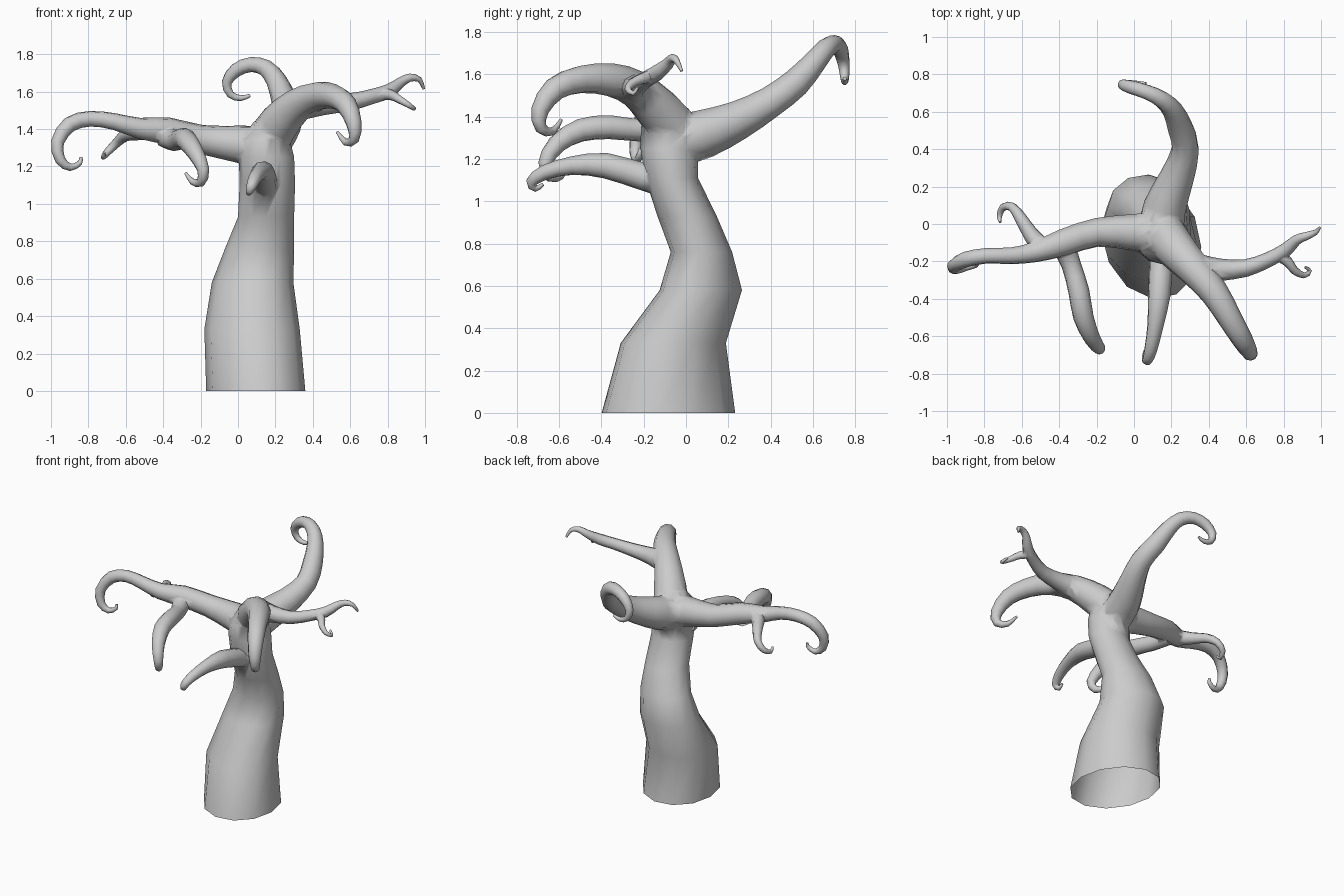
import bpy, bmesh, math
from mathutils import Vector

SIDES = 12


def mesh_from_rings(name, rings):
    """Closed tube skinned over a list of rings."""
    bm = bmesh.new()
    vs = [[bm.verts.new(p) for p in ring] for ring in rings]
    for a, b in zip(vs, vs[1:]):
        n = len(a)
        for k in range(n):
            bm.faces.new((a[k], a[(k + 1) % n], b[(k + 1) % n], b[k]))
    bm.faces.new(vs[0][::-1])
    bm.faces.new(vs[-1])
    bmesh.ops.recalc_face_normals(bm, faces=bm.faces[:])
    me = bpy.data.meshes.new(name)
    bm.to_mesh(me)
    bm.free()
    return bpy.data.objects.new(name, me)


def smooth_path(pts, steps=2):
    """Catmull-Rom through (x, y, z, radius) points."""
    p = [Vector(q) for q in pts]
    p = [p[0] * 2 - p[1]] + p + [p[-1] * 2 - p[-2]]
    out = []
    for i in range(1, len(p) - 2):
        a, b, c, d = p[i - 1:i + 3]
        for s in range(steps):
            t = s / steps
            out.append(0.5 * (2 * b + (c - a) * t + (2 * a - 5 * b + 4 * c - d) * t * t
                              + (3 * b - a - 3 * c + d) * t ** 3))
    return out + [p[-2]]


limbs = bpy.data.collections.new("limbs")
bpy.context.scene.collection.children.link(limbs)


def limb(name, pts, sides=10):
    path = smooth_path(pts)
    pos = [q.to_3d() for q in path]
    rings, n = [], None
    for i, q in enumerate(path):
        t = (pos[min(i + 1, len(pos) - 1)] - pos[max(i - 1, 0)]).normalized()
        if n is None:
            n = t.orthogonal()
        n = (n - t * n.dot(t)).normalized()
        b = t.cross(n)
        rings.append([pos[i] + q[3] * (n * math.cos(w) + b * math.sin(w))
                      for w in (2 * math.pi * k / sides for k in range(sides))])
    limbs.objects.link(mesh_from_rings(name, rings))


# Trunk: centre x, centre y, radius x, radius y, height, diagonal skew
sections = [(.095, -.083, .265, .318, 0, .13), (.075, -.06, .255, .25, .33, .11),
            (.078, .07, .218, .195, .58, .08), (.115, .073, .185, .145, .76, .04),
            (.15, .005, .15, .14, .93, 0), (.157, -.068, .148, .125, 1.11, 0),
            (.152, -.08, .148, .135, 1.25, 0), (.147, -.075, .128, .138, 1.35, 0),
            (.165, -.07, .08, .08, 1.44, 0)]
tree = mesh_from_rings("tree", [
    [(cx + rx * math.cos(w), cy + ry * math.sin(w - skew), z)
     for w in (2 * math.pi * k / SIDES for k in range(SIDES))]
    for cx, cy, rx, ry, z, skew in sections])
bpy.context.scene.collection.objects.link(tree)

# Left limb with its two offshoots
limb("left_limb", [(.14, -.05, 1.3, .12), (0, -.045, 1.32, .1), (-.2, -.045, 1.345, .078),
                   (-.38, -.1, 1.39, .074), (-.53, -.15, 1.405, .056), (-.66, -.17, 1.44, .045),
                   (-.79, -.17, 1.455, .042), (-.9, -.19, 1.425, .042), (-.965, -.225, 1.33, .035),
                   (-.95, -.24, 1.235, .028), (-.895, -.23, 1.195, .02), (-.845, -.22, 1.22, .014),
                   (-.84, -.215, 1.25, .008)])
limb("left_back_twig", [(-.5, -.12, 1.395, .055), (-.555, -.05, 1.38, .042), (-.605, .03, 1.365, .033),
                        (-.65, .09, 1.325, .025), (-.7, .09, 1.275, .02), (-.72, .04, 1.25, .014),
                        (-.715, .01, 1.275, .007)], 8)
limb("left_front_branch", [(-.38, -.11, 1.36, .065), (-.335, -.22, 1.335, .053), (-.295, -.36, 1.35, .057),
                           (-.27, -.5, 1.335, .055), (-.225, -.61, 1.27, .045), (-.185, -.665, 1.18, .033),
                           (-.2, -.64, 1.115, .025), (-.245, -.59, 1.12, .017), (-.28, -.565, 1.165, .008)])

# Low front limb
limb("front_limb", [(.15, -.08, 1.09, .08), (.145, -.2, 1.115, .065), (.135, -.38, 1.168, .061),
                    (.115, -.54, 1.168, .044), (.09, -.67, 1.135, .035), (.07, -.73, 1.09, .027),
                    (.058, -.71, 1.06, .016), (.06, -.675, 1.08, .008)])

# Right limb with its forked branch
limb("right_limb", [(.15, -.04, 1.32, .12), (.22, -.13, 1.43, .11), (.32, -.24, 1.53, .09),
                    (.425, -.36, 1.575, .078), (.51, -.5, 1.575, .066), (.58, -.62, 1.53, .056),
                    (.62, -.69, 1.43, .042), (.62, -.685, 1.345, .028), (.575, -.63, 1.33, .019),
                    (.53, -.59, 1.385, .008)])
limb("right_branch", [(.35, -.24, 1.53, .08), (.46, -.245, 1.535, .06), (.6, -.235, 1.545, .047),
                      (.72, -.19, 1.575, .04), (.81, -.14, 1.605, .038), (.87, -.085, 1.65, .028),
                      (.92, -.065, 1.675, .022), (.97, -.045, 1.665, .015), (.993, -.02, 1.615, .007)], 8)
limb("right_twig", [(.77, -.16, 1.59, .036), (.825, -.205, 1.58, .027), (.86, -.25, 1.56, .022),
                    (.91, -.275, 1.53, .016), (.94, -.25, 1.51, .012), (.915, -.23, 1.535, .007)], 8)

# Back limb
limb("back_limb", [(.14, -.06, 1.28, .125), (.165, .09, 1.32, .115), (.23, .25, 1.385, .092),
                   (.275, .4, 1.47, .074), (.245, .52, 1.56, .068), (.205, .61, 1.66, .055),
                   (.15, .665, 1.725, .047), (.07, .705, 1.745, .04), (-.01, .73, 1.715, .037),
                   (-.06, .745, 1.65, .028), (-.04, .75, 1.585, .021), (.015, .75, 1.565, .016),
                   (.065, .75, 1.58, .009)])

# Fuse the limbs into the trunk
mod = tree.modifiers.new("fuse", 'BOOLEAN')
mod.operation, mod.operand_type, mod.solver = 'UNION', 'COLLECTION', 'EXACT'
mod.collection = limbs
bpy.context.view_layer.update()
bpy.context.view_layer.objects.active = tree
tree.select_set(True)
bpy.ops.object.modifier_apply(modifier=mod.name)
for ob in list(limbs.objects):
    bpy.data.objects.remove(ob)
bpy.data.collections.remove(limbs)

# Open base
bm = bmesh.new()
bm.from_mesh(tree.data)
base = [f for f in bm.faces if all(v.co.z < .001 for v in f.verts)]
bmesh.ops.delete(bm, geom=base, context='FACES')
bm.to_mesh(tree.data)
bm.free()
bpy.ops.object.shade_smooth_by_angle(angle=math.radians(75))
